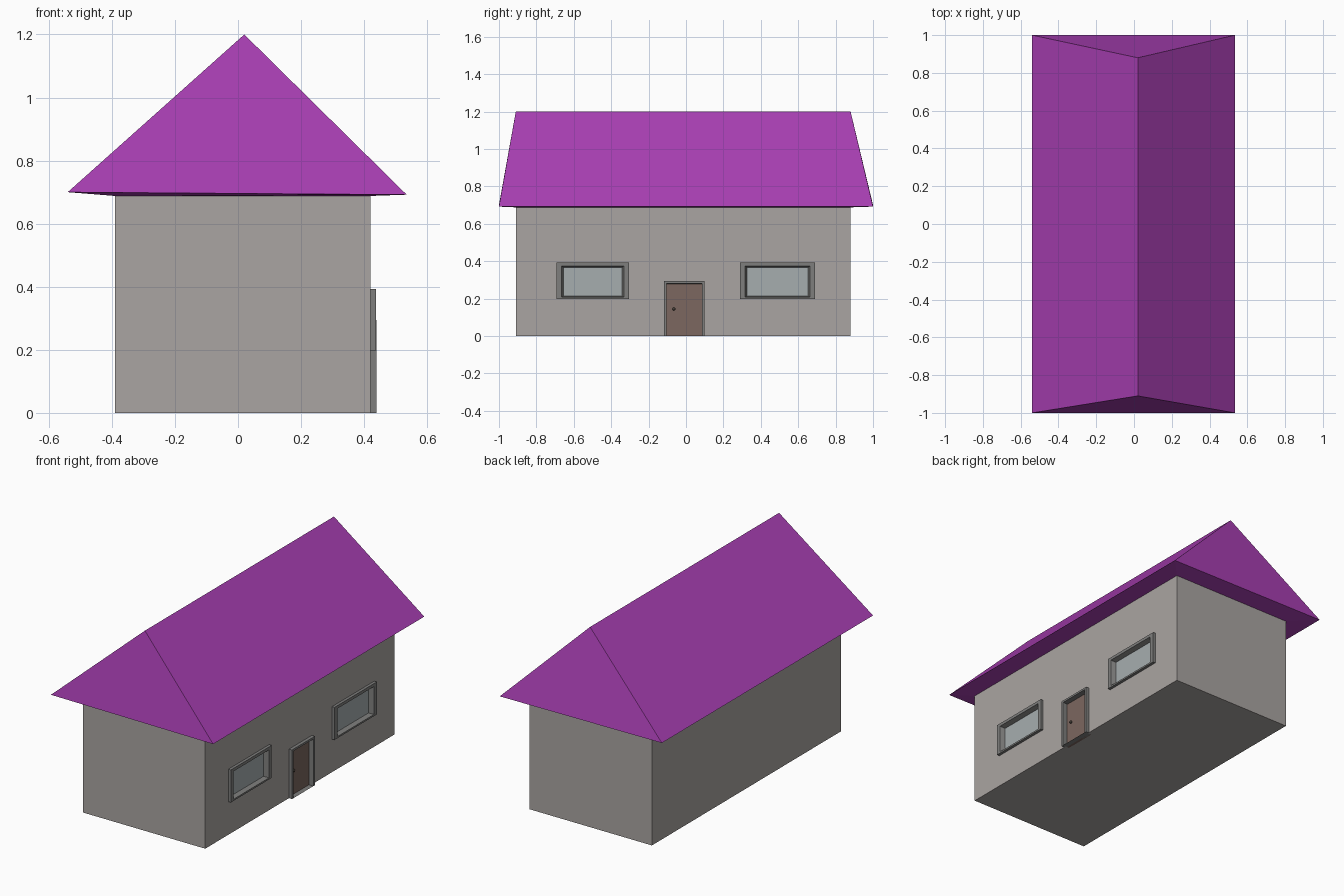
import bpy, bmesh

if "Cube" in bpy.data.objects:
    bpy.data.objects.remove(bpy.data.objects["Cube"])

X0, X1, Y0, Y1, EAVE = -0.39, 0.42, -0.91, 0.88, 0.688


def material(name, rgb):
    m = bpy.data.materials.new(name)
    m.diffuse_color = (*rgb, 1)
    m.use_nodes = True
    m.node_tree.nodes["Principled BSDF"].inputs["Base Color"].default_value = m.diffuse_color
    return m


WALL = material("wall_plaster", (0.40, 0.375, 0.36))
ROOF = material("roof_purple", (0.40, 0.05, 0.46))
FRAME = material("frame_grey", (0.21, 0.21, 0.205))
GLASS = material("glass_grey", (0.38, 0.42, 0.43))
DOOR = material("door_brown", (0.20, 0.135, 0.115))
KNOB = material("knob_dark", (0.06, 0.05, 0.04))


def finish(name, bm, mat):
    bmesh.ops.recalc_face_normals(bm, faces=bm.faces)
    me = bpy.data.meshes.new(name)
    bm.to_mesh(me)
    bm.free()
    ob = bpy.data.objects.new(name, me)
    bpy.context.collection.objects.link(ob)
    if mat:
        me.materials.append(mat)
    return ob


def box(name, lo, hi, mat):
    bm = bmesh.new()
    bmesh.ops.create_cube(bm, size=1)
    for v in bm.verts:
        v.co = [(a + b) / 2 + c * (b - a) for a, b, c in zip(lo, hi, v.co)]
    return finish(name, bm, mat)


def frame(name, y0, y1, z0, z1, rings):
    """Rectangular frame on the +x wall; each ring is (x, side, bottom, top) insets."""
    bm = bmesh.new()
    loops = []
    for x, s, b, t in rings:
        ya, yb, za, zb = y0 + s, y1 - s, z0 + b, z1 - t
        loops.append([bm.verts.new((x, y, z)) for y, z in
                      ((ya, za), (yb, za), (yb, zb), (ya, zb))])
    for a, b in zip(loops, loops[1:] + loops[:1]):
        for i in range(4):
            j = (i + 1) % 4
            bm.faces.new((a[i], a[j], b[j], b[i]))
    return finish(name, bm, FRAME)


# Walls
walls = box("walls", (X0, Y0, 0), (X1, Y1, EAVE), WALL)


def recess(y0, y1, z0, z1):
    cutter = box("recess_cutter", (0.395, y0, z0), (0.5, y1, z1), None)
    cutter.hide_render = True
    mod = walls.modifiers.new("recess", 'BOOLEAN')
    mod.operation, mod.object, mod.solver = 'DIFFERENCE', cutter, 'EXACT'
    bpy.context.view_layer.objects.active = walls
    bpy.ops.object.modifier_apply(modifier=mod.name)
    bpy.data.objects.remove(cutter)


# Hipped roof: wall-top ring, slightly raised eaves ring, ridge
bm = bmesh.new()
inner = [bm.verts.new(c) for c in ((X0, Y0, EAVE), (X1, Y0, EAVE), (X1, Y1, EAVE), (X0, Y1, EAVE))]
eaves = [bm.verts.new(c) for c in ((-0.54, -1, 0.70), (0.535, -1, 0.692), (0.535, 1, 0.692), (-0.54, 1, 0.70))]
ridge = [bm.verts.new((0.02, y, 1.2)) for y in (Y0, Y1)]
bm.faces.new(inner)
for i in range(4):
    j = (i + 1) % 4
    bm.faces.new((inner[i], inner[j], eaves[j], eaves[i]))
bm.faces.new((eaves[0], eaves[1], ridge[0]))
bm.faces.new((eaves[1], eaves[2], ridge[1], ridge[0]))
bm.faces.new((eaves[2], eaves[3], ridge[1]))
bm.faces.new((eaves[3], eaves[0], ridge[0], ridge[1]))
finish("roof", bm, ROOF)

# Windows: sloped-reveal frame around a recessed pane
for label, y0, y1 in (("left", -0.692, -0.305), ("right", 0.29, 0.69)):
    recess(y0 + 0.025, y1 - 0.025, 0.208, 0.375)
    frame("window_frame_" + label, y0, y1, 0.198, 0.393,
          ((0.41, 0.015, 0.006, 0.012), (0.41, 0, 0, 0), (0.437, 0, 0, 0),
           (0.437, 0.026, 0.010, 0.018), (0.405, 0.038, 0.016, 0.028)))
    box("window_pane_" + label, (0.385, y0 + 0.02, 0.205), (0.408, y1 - 0.02, 0.38), GLASS)

# Door with frame, panel and knob
recess(-0.105, 0.092, -0.01, 0.283)
frame("door_frame", -0.117, 0.1, 0, 0.294,
      ((0.40, 0, 0, 0), (0.44, 0, 0, 0), (0.44, 0.014, 0, 0.012), (0.40, 0.014, 0, 0.016)))
box("door", (0.385, -0.106, 0), (0.41, 0.092, 0.283), DOOR)
bm = bmesh.new()
bmesh.ops.create_uvsphere(bm, u_segments=12, v_segments=8, radius=0.008)
bmesh.ops.translate(bm, verts=bm.verts, vec=(0.415, -0.065, 0.145))
finish("door_knob", bm, KNOB)
